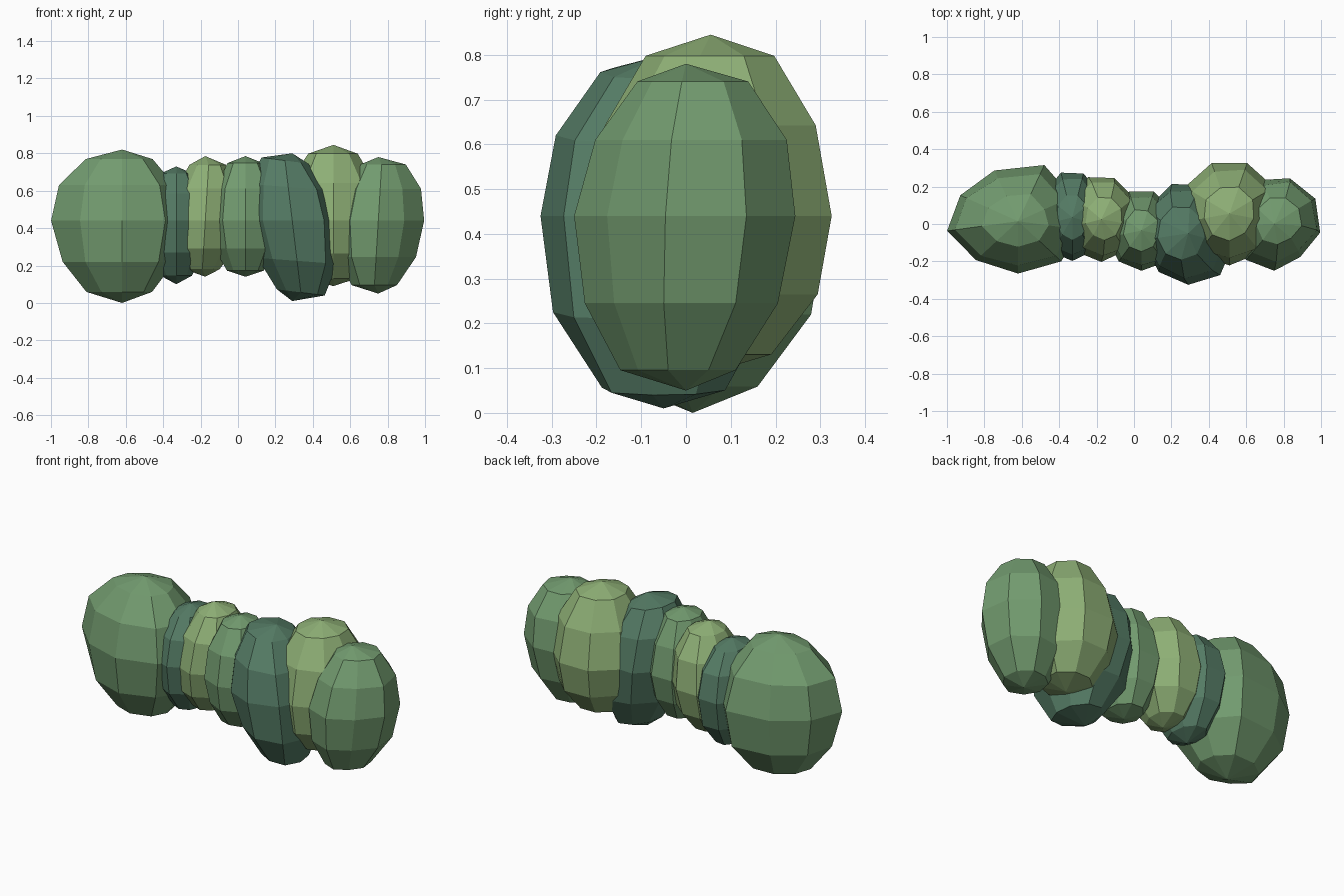
import bpy, bmesh, random
from math import sin, cos, pi, radians

if "Cube" in bpy.data.objects:
    bpy.data.objects.remove(bpy.data.objects["Cube"])

random.seed(4)
MID, LIGHT, DARK = (.17, .33, .16), (.27, .43, .18), (.09, .2, .13)
SEGS, RINGS, MID_Z = 9, 6, 0.44


def material(name, rgb):
    m = bpy.data.materials.new(name)
    m.diffuse_color = (*rgb, 1)
    m.use_nodes = True
    m.node_tree.nodes["Principled BSDF"].inputs["Base Color"].default_value = m.diffuse_color
    return m


MATS = {c: material(n, c) for n, c in
        (("mid_green", MID), ("light_green", LIGHT), ("dark_green", DARK))}


def bush(name, colour, cx, cy, rx, ry, bottom, top, cap=1.0, lean=(0, 0), slope=0,
         bulge=(1,) * SEGS):
    """Faceted clump; cap fattens the outer rings, lean shifts rings with height,
    slope tips the rings sideways, bulge scales each side counter-clockwise from the front."""
    bm = bmesh.new()
    rings = []
    for i in range(1, RINGS):
        a = pi * i / RINGS
        outer = i in (1, RINGS - 1)
        f = cap if outer else 1.0
        dz = (top - MID_Z if i < RINGS / 2 else MID_Z - bottom) * cos(a) * f
        ring = []
        for k in range(SEGS):
            t = radians(-90) + 2 * pi * k / SEGS
            r = sin(a) * f * bulge[k]
            if i != RINGS // 2:  # slight unevenness away from the widest ring
                r *= random.uniform(.96, 1.04)
            x, y = rx * r * cos(t), ry * r * sin(t)
            ring.append(bm.verts.new((cx + x + lean[0] * dz, cy + y + lean[1] * dz,
                                      MID_Z + dz + slope * x * abs(cos(a)))))
        rings.append(ring)
    north = bm.verts.new((cx, cy, top))
    south = bm.verts.new((cx, cy, bottom))
    for k in range(SEGS):
        n = (k + 1) % SEGS
        bm.faces.new((north, rings[0][k], rings[0][n]))
        bm.faces.new((south, rings[-1][n], rings[-1][k]))
        for u, l in zip(rings, rings[1:]):
            bm.faces.new((u[k], l[k], l[n], u[n]))
    bmesh.ops.recalc_face_normals(bm, faces=bm.faces)
    me = bpy.data.meshes.new(name)
    bm.to_mesh(me)
    bm.free()
    me.materials.append(MATS[colour])
    bpy.context.collection.objects.link(bpy.data.objects.new(name, me))


# Row of overlapping clumps, left to right
bush("left_bush", MID, -.62, .015, .36, .28, 0, .82, 1.0,
     bulge=(1, 1, .93, .93, 1.14, 1.03, .99, 1.07, .97))
bush("left_gap_bush", DARK, -.33, .035, .175, .25, .1, .73, 1.0,
     bulge=(.93, .95, 1, 1, 1, 1.02, 1, 1, .97))
bush("left_light_bush", LIGHT, -.175, .025, .2, .235, .14, .785, 1.0, lean=(.06, 0),
     bulge=(.97, .95, .97, 1, 1, 1.02, 1.02, 1.0, .98))
bush("centre_bush", MID, .04, -.035, .19, .215, .14, .785, 1.03,
     bulge=(1, 1.03, 1, 1, 1.03, 1.03, 1, 1, 1))
bush("front_dark_bush", DARK, .29, -.05, .25, .275, .01, .8, 1.03, lean=(-.12, 0), slope=-.15,
     bulge=(1, 1.06, 1, 1, 1, 1.02, 1, .98, .98))
bush("right_light_bush", LIGHT, .51, .055, .275, .285, .09, .845, 1.02,
     bulge=(.97, .95, .92, 1, 1.01, 1.01, 1, 1, 1))
bush("right_end_bush", MID, .75, 0, .235, .25, .05, .78, 1.02, lean=(.06, .05),
     bulge=(1, .92, 1.06, 1.08, 1.04, 1, 1, 1, 1))
